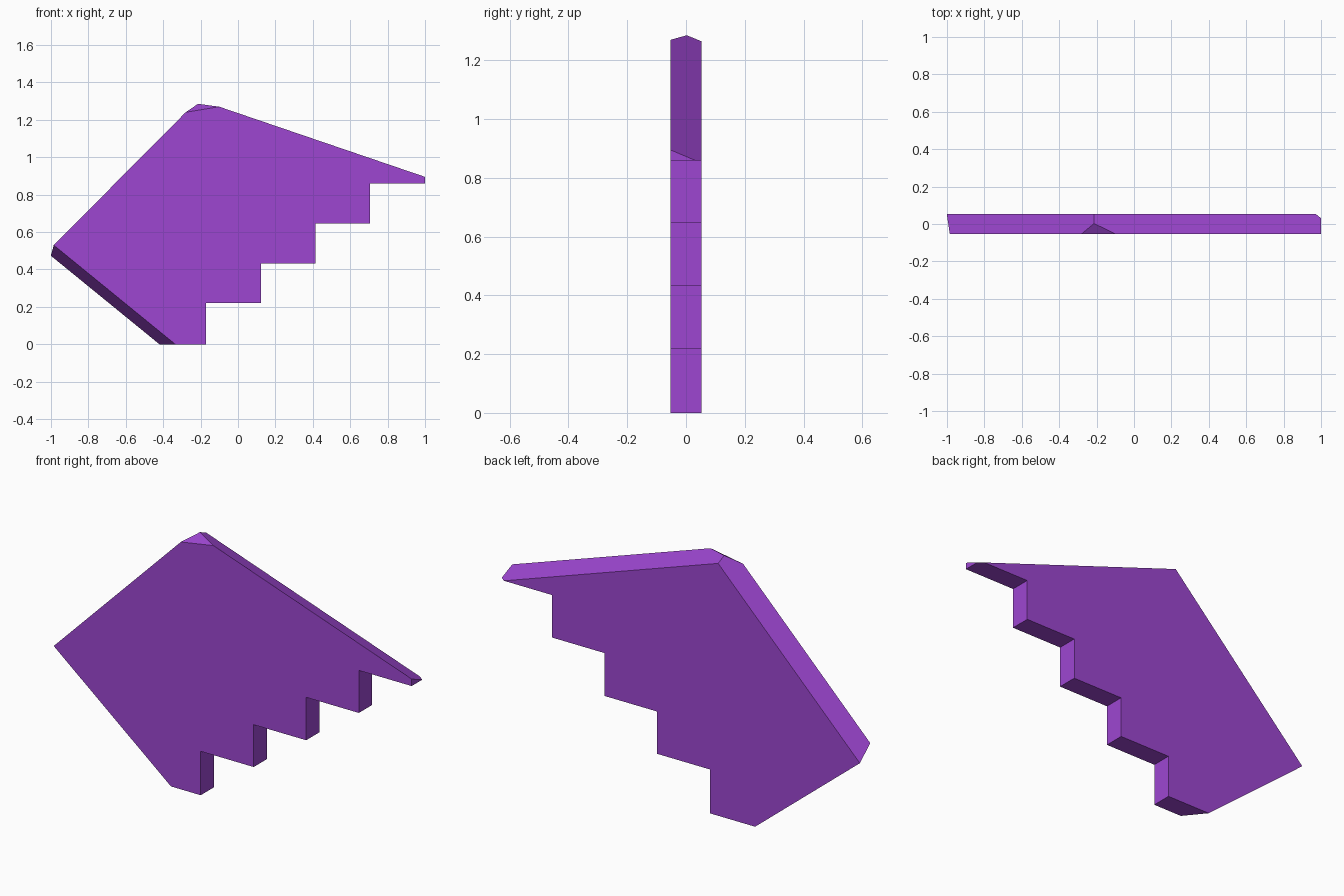
import bpy
import bmesh
from mathutils import Vector

cube = bpy.data.objects.get("Cube")
if cube:
    bpy.data.objects.remove(cube, do_unlink=True)

FRONT, BACK = -0.0525, 0.0525

# Flat purple material
purple = bpy.data.materials.new("purple")
purple.use_nodes = True
colour = (0.34, 0.062, 0.64, 1)
purple.diffuse_color = colour
purple.node_tree.nodes["Principled BSDF"].inputs["Base Color"].default_value = colour

# Stepped lower edge, closed by an oversized rectangle above
step_x = [-0.17, 0.124, 0.415, 0.707, 1.0]
step_z = [0, 0.22, 0.432, 0.647, 0.86]
profile = [(-1.2, 0)]
for i, (x, z) in enumerate(zip(step_x, step_z)):
    profile.append((x, z))
    if i < len(step_x) - 1:
        profile.append((x, step_z[i + 1]))
profile += [(1.0, 1.5), (-1.2, 1.5)]

bm = bmesh.new()
face = bm.faces.new([bm.verts.new((x, FRONT, z)) for x, z in profile])
slab = bmesh.ops.extrude_face_region(bm, geom=[face])
bmesh.ops.translate(bm, vec=(0, BACK - FRONT, 0),
                    verts=[v for v in slab["geom"] if isinstance(v, bmesh.types.BMVert)])
bmesh.ops.recalc_face_normals(bm, faces=bm.faces)


def slice_off(a, b, c):
    """Cut with the plane through three points and cap the kept inner side."""
    a, b, c = Vector(a), Vector(b), Vector(c)
    normal = (b - a).cross(c - a).normalized()
    if normal.dot(Vector((0, 0, 0.7)) - a) > 0:
        normal.negate()
    cut = bmesh.ops.bisect_plane(bm, geom=bm.verts[:] + bm.edges[:] + bm.faces[:],
                                 plane_co=a, plane_no=normal, clear_outer=True)
    rim = [e for e in cut["geom_cut"] if isinstance(e, bmesh.types.BMEdge)]
    bmesh.ops.edgenet_fill(bm, edges=rim)


# Bevelled lower left, upper left and upper right edges, then the peak facet
left_corner = (-0.985, FRONT, 0.53)
peak_left = (-0.28, FRONT, 1.24)
peak_right = (-0.10, FRONT, 1.27)
peak_back = (-0.215, BACK, 1.265)
slice_off((-0.335, FRONT, 0), left_corner, (-0.42, BACK, 0))
slice_off(left_corner, peak_left, peak_back)
slice_off(peak_right, (1.0, FRONT, 0.895), peak_back)
slice_off(peak_left, peak_right, (-0.215, 0.004, 1.286))

bmesh.ops.recalc_face_normals(bm, faces=bm.faces)
mesh = bpy.data.meshes.new("stepped_slab")
bm.to_mesh(mesh)
bm.free()
mesh.materials.append(purple)
bpy.context.collection.objects.link(bpy.data.objects.new("stepped_slab", mesh))
